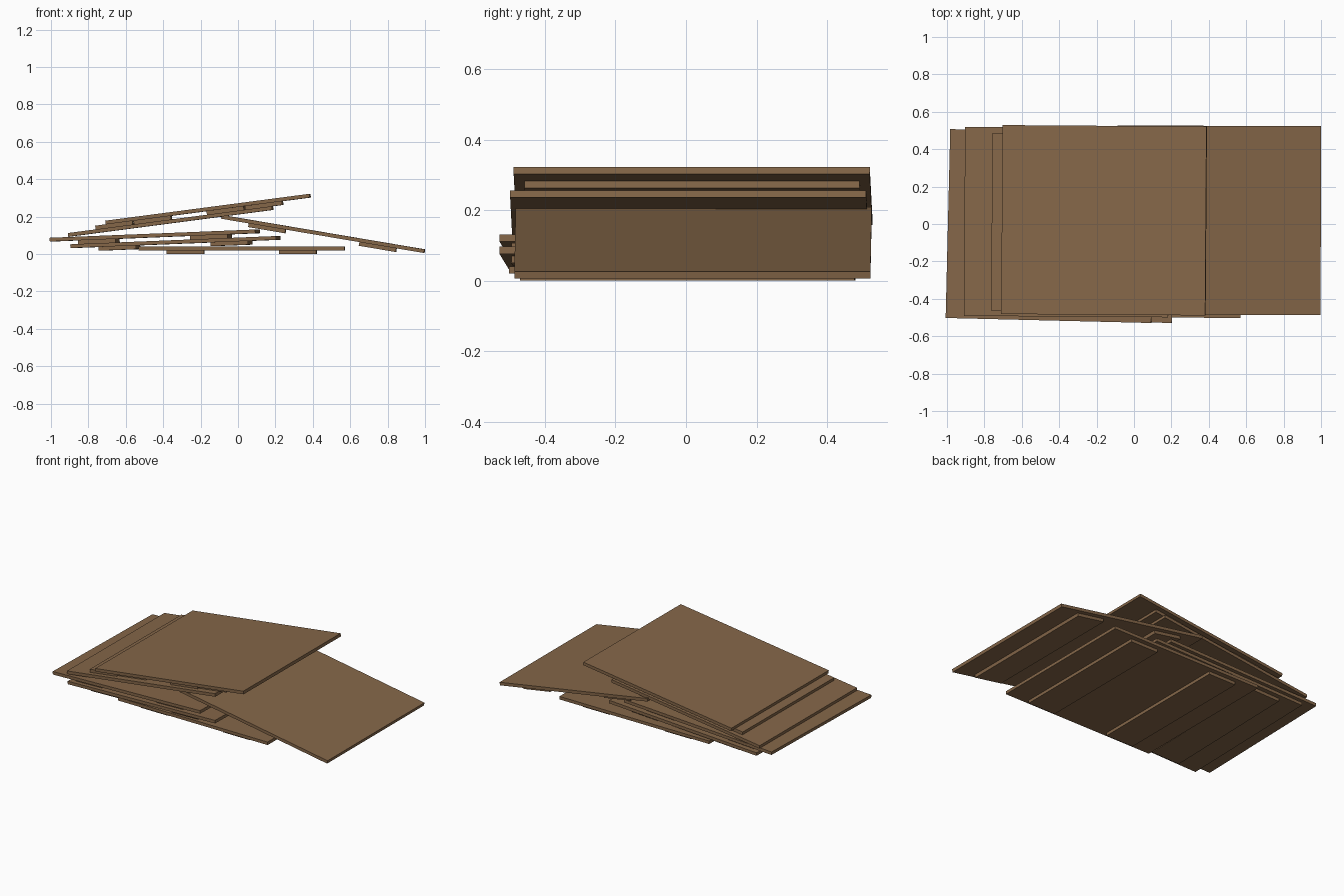
import bpy, bmesh, math
from mathutils import Matrix, Vector

if "Cube" in bpy.data.objects:
    bpy.data.objects.remove(bpy.data.objects["Cube"])

wood = bpy.data.materials.new("brown wood")
wood.diffuse_color = (0.235, 0.135, 0.066, 1)
wood.use_nodes = True
wood.node_tree.nodes["Principled BSDF"].inputs["Base Color"].default_value = wood.diffuse_color

LENGTH, WIDTH, THICK = 1.10, 1.01, 0.02
BATTEN_W, BATTEN_L, BATTEN_X = 0.20, 0.95, 0.30


def box(name, size, offset, placement):
    bm = bmesh.new()
    bmesh.ops.create_cube(bm, size=1.0)
    bmesh.ops.scale(bm, vec=size, verts=bm.verts)
    bmesh.ops.translate(bm, vec=offset, verts=bm.verts)
    mesh = bpy.data.meshes.new(name)
    bm.to_mesh(mesh)
    bm.free()
    mesh.materials.append(wood)
    ob = bpy.data.objects.new(name, mesh)
    bpy.context.collection.objects.link(ob)
    ob.matrix_world = placement
    return ob


def board(name, x, y, z, slope, yaw, flipped=False):
    """One panel with two battens on its underside (or on top when flipped)."""
    place = (Matrix.Translation((x, y, z))
             @ Matrix.Rotation(math.radians(yaw), 4, 'Z')
             @ Matrix.Rotation(math.radians(-slope), 4, 'Y'))
    box(name + "_panel", Vector((LENGTH, WIDTH, THICK)), Vector((0, 0, 0)), place)
    side = 1 if flipped else -1
    for label, sx in (("left", -1), ("right", 1)):
        box(f"{name}_{label}_batten", Vector((BATTEN_W, BATTEN_L, THICK)),
            Vector((sx * BATTEN_X, 0, side * THICK)), place)


# flat board on the ground
board("bottom_board", 0.02, 0.005, 0.03, 0, -0.2)
# two slightly tilted boards nested together
board("lower_board", -0.335, -0.011, 0.064, 2.3, -1.4)
board("middle_board", -0.445, -0.011, 0.099, 2.3, -1.4)
# upturned board with another resting on its battens
board("upturned_board", -0.36, 0.01, 0.174, 7.5, -0.4, flipped=True)
board("top_board", -0.16, 0.02, 0.240, 7.5, -0.4)
# board leaning from the pile to the ground
board("leaning_board", 0.455, 0.02, 0.107, -9.6, -0.2)
